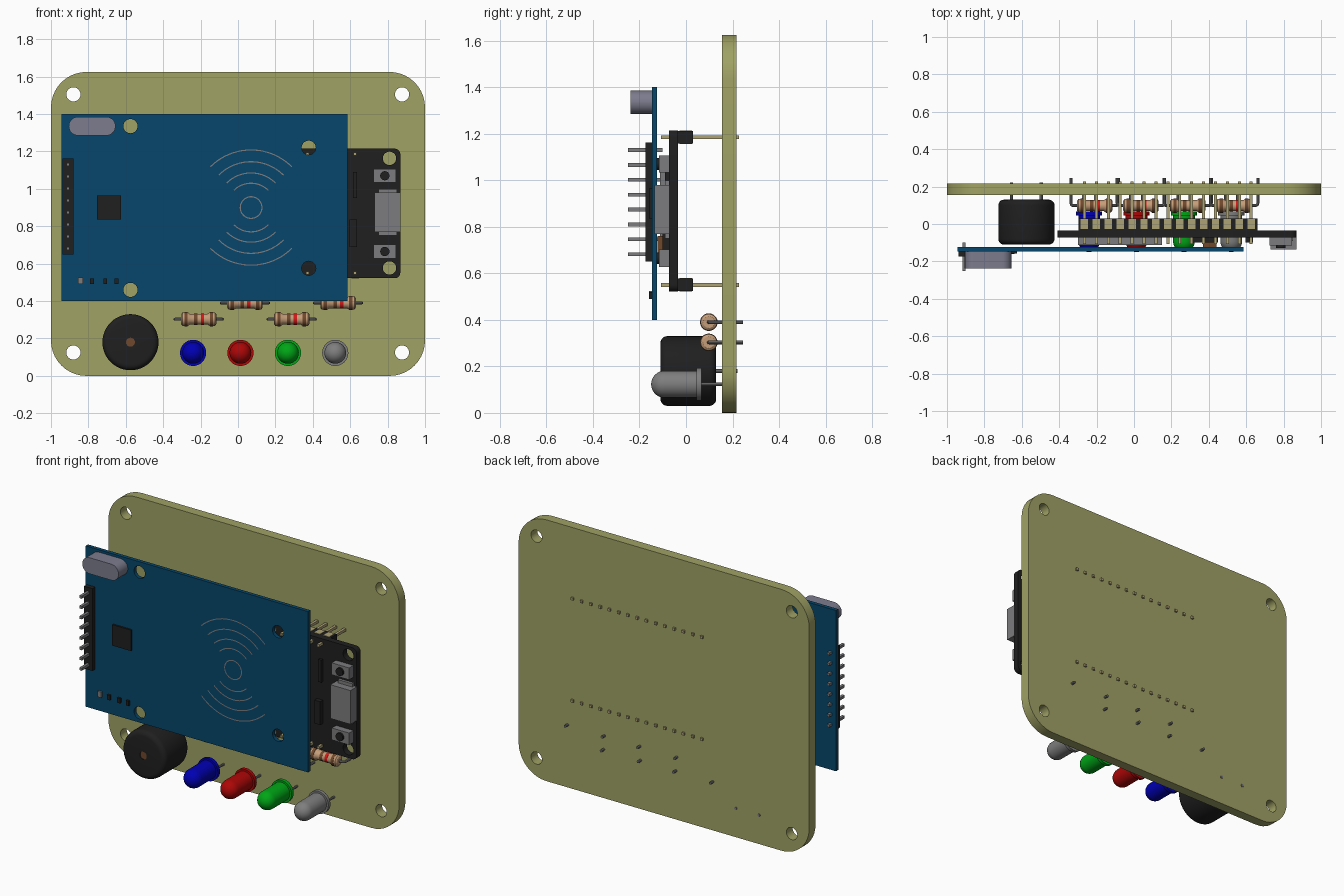
import bpy, bmesh, math
from mathutils import Matrix, Vector

if "Cube" in bpy.data.objects:
    bpy.data.objects.remove(bpy.data.objects["Cube"])

COL = dict(olive=(.35, .36, .13), blue=(.002, .062, .145), black=(.014, .014, .014), silver=(.20, .20, .21),
           crystal=(.20, .20, .27), brass=(.42, .36, .18), tan=(.56, .34, .19), brown=(.16, .065, .025),
           red=(.42, .002, .002), green=(.0, .38, .008), navy=(.0, .0, .45), white=(.21, .21, .21),
           band_red=(.65, .01, .01))
MATS = {}


def finish(ob, color, smooth=False):
    if color not in MATS:
        MATS[color] = bpy.data.materials.new(color)
        MATS[color].diffuse_color = (*COL[color], 1)
    ob.data.materials.clear()
    ob.data.materials.append(MATS[color])
    if smooth:
        bpy.ops.object.select_all(action='DESELECT')
        ob.select_set(True)
        bpy.context.view_layer.objects.active = ob
        bpy.ops.object.shade_smooth_by_angle(angle=math.radians(35))
    return ob


def from_bm(name, bm, color, smooth=False):
    me = bpy.data.meshes.new(name)
    bm.to_mesh(me)
    bm.free()
    ob = bpy.data.objects.new(name, me)
    bpy.context.collection.objects.link(ob)
    return finish(ob, color, smooth)


def boxes(name, ranges, color):
    """One object of axis-aligned boxes (x0, x1, y0, y1, z0, z1)."""
    bm = bmesh.new()
    for x0, x1, y0, y1, z0, z1 in ranges:
        m = Matrix.Translation(((x0 + x1) / 2, (y0 + y1) / 2, (z0 + z1) / 2))
        bmesh.ops.create_cube(bm, size=1, matrix=m @ Matrix.Diagonal((x1 - x0, y1 - y0, z1 - z0, 1)))
    return from_bm(name, bm, color)


def lathe(name, profile, loc, color, axis='Y', seg=32):
    """Revolve (radius, distance) points about an axis through loc."""
    bm = bmesh.new()
    vs = [bm.verts.new((r, 0, h)) for r, h in profile]
    es = [bm.edges.new(p) for p in zip(vs, vs[1:])]
    bmesh.ops.spin(bm, geom=vs + es, cent=(0, 0, 0), axis=(0, 0, 1), angle=math.tau, steps=seg)
    bmesh.ops.remove_doubles(bm, verts=bm.verts, dist=1e-5)
    rot = Matrix.Rotation(-math.pi / 2, 4, 'X') if axis == 'Y' else Matrix.Rotation(math.pi / 2, 4, 'Y')
    bm.transform(Matrix.Translation(loc) @ rot)
    bmesh.ops.recalc_face_normals(bm, faces=bm.faces)
    return from_bm(name, bm, color, True)


def curve_mesh(name, cu, color, smooth, matrix=Matrix()):
    tmp = bpy.data.objects.new(name + "_curve", cu)
    bpy.context.collection.objects.link(tmp)
    bpy.context.view_layer.update()
    me = bpy.data.meshes.new_from_object(tmp.evaluated_get(bpy.context.evaluated_depsgraph_get()))
    bpy.data.objects.remove(tmp)
    bm = bmesh.new()
    bm.from_mesh(me)
    bmesh.ops.remove_doubles(bm, verts=bm.verts, dist=1e-5)
    bm.transform(matrix)
    bmesh.ops.recalc_face_normals(bm, faces=bm.faces)
    return from_bm(name, bm, color, smooth)


def add_poly(cu, pts, closed):
    s = cu.splines.new('POLY')
    s.points.add(len(pts) - 1)
    for p, q in zip(s.points, pts):
        p.co = (*q, *([0] * (3 - len(q))), 1)
    s.use_cyclic_u = closed


def arc(cx, cz, r, a0, a1, n):
    return [(cx + r * math.cos(math.radians(a0 + (a1 - a0) * i / n)),
             cz + r * math.sin(math.radians(a0 + (a1 - a0) * i / n))) for i in range(n + 1)]


def rounded(x0, x1, z0, z1, r, n=10):
    if r == 0:
        return [(x0, z0), (x1, z0), (x1, z1), (x0, z1)]
    return (arc(x1 - r, z1 - r, r, 0, 90, n) + arc(x0 + r, z1 - r, r, 90, 180, n)
            + arc(x0 + r, z0 + r, r, 180, 270, n) + arc(x1 - r, z0 + r, r, 270, 360, n))


def plate(name, loops, y0, y1, color):
    """Extruded front-view outlines; inner loops become holes."""
    cu = bpy.data.curves.new(name, 'CURVE')
    cu.dimensions, cu.fill_mode, cu.extrude = '2D', 'BOTH', (y1 - y0) / 2
    for pts in loops:
        add_poly(cu, pts, True)
    m = Matrix.Translation((0, (y0 + y1) / 2, 0)) @ Matrix.Rotation(math.pi / 2, 4, 'X')
    return curve_mesh(name, cu, color, True, m)


def hole(x, z, r):
    return arc(x, z, r, 0, 345, 23)


def wires(name, paths, r, color):
    cu = bpy.data.curves.new(name, 'CURVE')
    cu.dimensions, cu.bevel_depth, cu.bevel_resolution, cu.use_fill_caps = '3D', r, 2, True
    for pts in paths:
        add_poly(cu, pts, False)
    return curve_mesh(name, cu, color, True)


# Base board with mounting holes
plate("base_board", [rounded(-1, 1, 0, 1.625, .19)]
      + [hole(x, z, .038) for x in (-.88, .877) for z in (.125, 1.505)], .155, .217, 'olive')

# Reader board
plate("reader_board", [rounded(-.945, .585, .40, 1.40, 0)]
      + [hole(x, z, .038) for x, z in ((-.575, 1.335), (-.575, .46), (.378, 1.22), (.378, .575))],
      -.147, -.124, 'blue')
plate("reader_crystal", [rounded(-.905, -.655, 1.285, 1.385, .0499)], -.238, -.147, 'crystal')
boxes("reader_chip", [(-.755, -.625, -.158, -.147, .835, .965)], 'black')
boxes("reader_header", [(-.937, -.88, -.175, -.147, .65 + i * .064, .714 + i * .064) for i in range(8)], 'black')
boxes("reader_pins", [(-.917, -.9, -.25, -.10, .674 + i * .064, .69 + i * .064) for i in range(8)], 'silver')
boxes("reader_resistors", [(x - .01, x + .01, -.16, -.147, .49, .52) for x in (-.78, -.71, -.65)], 'black')
boxes("reader_capacitor", [(-.855, -.83, -.16, -.147, .49, .525)], 'silver')

# Printed antenna: ring and arcs above and below it
bands = [arc(.07, .9, .058, 0, 360, 36)]
bands += [arc(.07, .9, r, c - 45, c + 45, 20) for r in (.13, .185, .245, .308) for c in (90, 270)]
bm = bmesh.new()
for pts in bands:
    rows = []
    for x, z in pts:
        d = Vector((x - .07, 0, z - .9)).normalized() * .003
        rows.append([bm.verts.new(Vector((x, -.1485, z)) + s * d) for s in (-1, 1)])
    for a, b in zip(rows, rows[1:]):
        bm.faces.new((a[0], b[0], b[1], a[1]))
from_bm("reader_antenna_print", bm, 'silver')

# Controller board and the parts on its front
plate("controller_board", [rounded(-.41, .868, .522, 1.215, .03, 5)]
      + [hole(x, z, .036) for x in (-.355, .81) for z in (.577, 1.163)], -.073, -.035, 'black')
boxes("controller_shield", [(-.30, .15, -.112, -.073, .70, 1.04)], 'silver')
boxes("controller_usb_port", [(.73, .868, -.135, -.073, .77, .98)], 'silver')
boxes("controller_usb_tabs", [(.75, .85, -.09, -.073, z, z + .025) for z in (.75, .975)], 'silver')
boxes("controller_buttons", [(.725, .845, -.115, -.073, z - .037, z + .037) for z in (.665, 1.07)], 'silver')
for z in (.665, 1.07):
    lathe("button_cap", [(0, -.127), (.025, -.127), (.025, -.11), (0, -.11)], (.785, 0, z), 'black', seg=16)
boxes("controller_chips", [(.595, .635, -.10, -.073, .69, .835), (.615, .635, -.09, -.073, .95, 1.09),
                           (.30, .45, -.10, -.073, .80, .95)], 'black')
boxes("controller_capacitor", [(.37, .44, -.122, -.073, .69, .76)], 'brown')

# Pin rows that carry the controller
for side, z in (("lower", .550), ("upper", 1.185)):
    xs = [-.265 + i * .0637 for i in range(15)]
    boxes(side + "_header", [(-.297, .659, -.035, .03, z - .027, z + .027)], 'black')
    boxes(side + "_header_contacts", [(x - .02, x + .02, -.028, .026, z - .029, z + .029) for x in xs], 'brass')
    boxes(side + "_header_pins", [(x - .008, x + .008, -.108, .228, z - .008, z + .008) for x in xs], 'brass')

# Buzzer
b = .03
corner = lambda y, s: [(.15 - b + b * math.sin(t), y + s * (b - b * math.cos(t)))
                       for t in (i * math.pi / 10 for i in range(6))]
lathe("buzzer", [(.024, -.09), (.024, -.11)] + corner(-.11, 1) + corner(.13, -1)[::-1] + [(0, .13)],
      (-.575, 0, .18), 'black', seg=48)
lathe("buzzer_hole", [(0, -.105), (.026, -.105)], (-.575, 0, .18), 'brown')
wires("buzzer_leads", [[(x, .12, .18), (x, .222, .18)] for x in (-.655, -.495)], .009, 'silver')

# Indicator lamps with domed tips
dome = [(.058 * math.sin(i * math.pi / 16), -.092 - .058 * math.cos(i * math.pi / 16)) for i in range(9)]
for x, c in ((-.24, 'navy'), (.013, 'red'), (.267, 'green'), (.52, 'white')):
    lathe("lamp_" + c, dome + [(.058, .045), (.07, .045), (.07, .066), (0, .066)], (x, 0, .123), c)
    wires("lamp_leads", [[(x + s, .06, .123), (x + s, .17, .123)] for s in (-.032, .032)], .007, 'silver')

# Banded resistors with bent leads
half = [(0, -.095), (.025, -.095), (.035, -.088), (.037, -.075), (.036, -.058), (.029, -.048)]
for x, z in ((-.21, .303), (.287, .303), (.037, .39), (.535, .39)):
    lathe("resistor", half + [(r, -h) for r, h in half[::-1]], (x, .098, z), 'tan', 'X', 20)
    for h, r, c in ((-.068, .038, 'brown'), (-.015, .030, 'brown'), (.02, .030, 'band_red'), (.068, .038, 'brown')):
        lathe("resistor_band", [(r - .004, h - .009), (r, h - .009), (r, h + .009), (r - .004, h + .009)],
              (x, .098, z), c, 'X', 20)
    wires("resistor_leads", [[(x + s * .08, .098, z), (x + s * .115, .098, z), (x + s * .124, .102, z),
                              (x + s * .127, .112, z), (x + s * .127, .245, z)] for s in (-1, 1)], .008, 'silver')

for m in bpy.data.materials:
    if m.users and not m.is_grease_pencil:
        m.use_nodes = True
        m.node_tree.nodes["Principled BSDF"].inputs["Base Color"].default_value = m.diffuse_color
